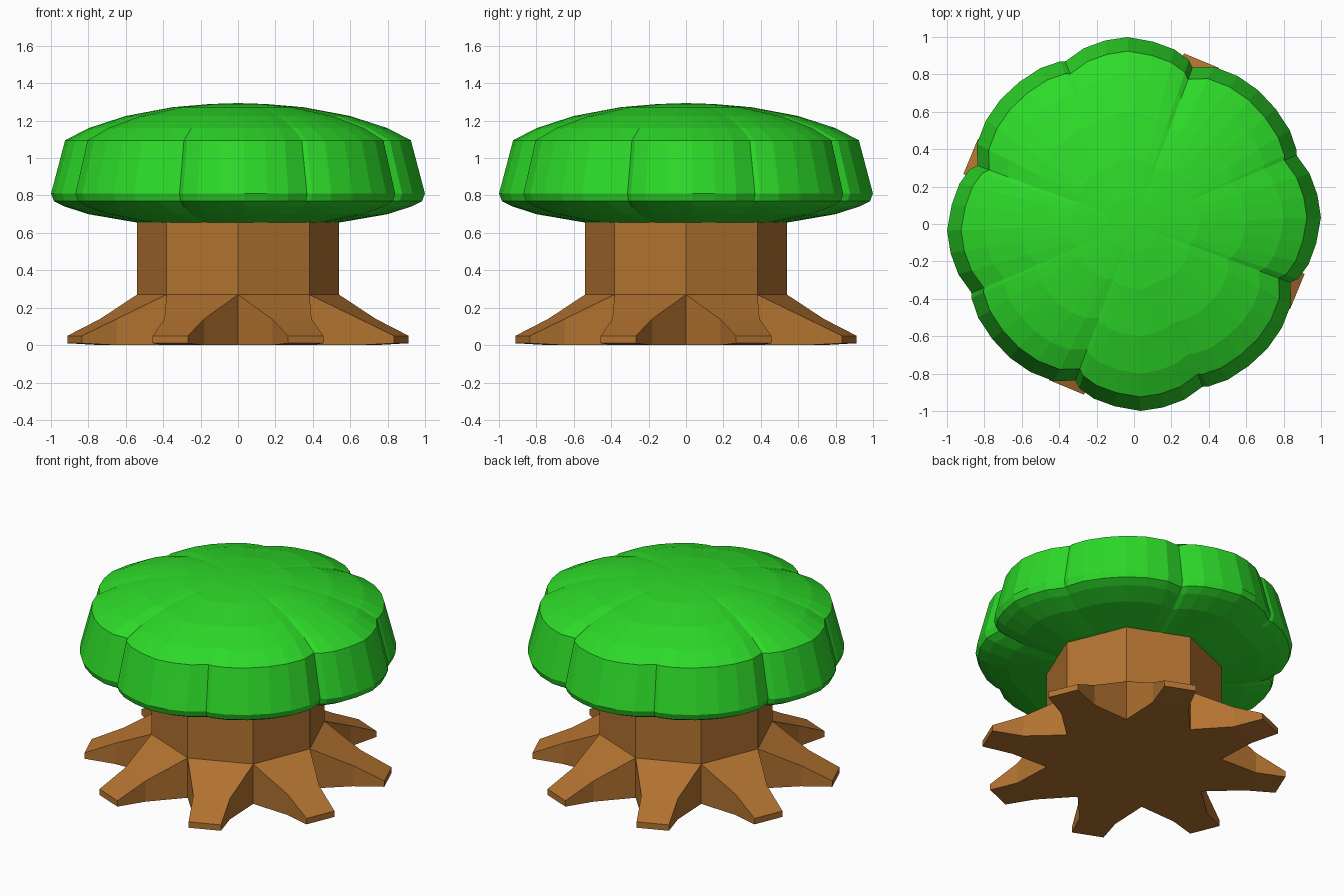
import bpy
from math import cos, sin, pi, radians

if "Cube" in bpy.data.objects:
    bpy.data.objects.remove(bpy.data.objects["Cube"])


def material(name, color):
    m = bpy.data.materials.new(name)
    m.diffuse_color = (*color, 1)
    m.use_nodes = True
    m.node_tree.nodes["Principled BSDF"].inputs["Base Color"].default_value = m.diffuse_color
    return m


def make_object(name, verts, faces, mat):
    mesh = bpy.data.meshes.new(name)
    mesh.from_pydata(verts, [], faces)
    mesh.materials.append(mat)
    obj = bpy.data.objects.new(name, mesh)
    bpy.context.collection.objects.link(obj)
    return obj


bark = material("bark", (0.45, 0.17, 0.03))
leaf = material("leaf", (0.026, 0.70, 0.022))


# Trunk with eight flared roots, one growing from each face of the octagon
R, FLARE = 0.54, 0.27
verts, faces = [], []
for z in (0.0, FLARE, 0.68):
    verts += [(R * cos(k * pi / 4), R * sin(k * pi / 4), z) for k in range(8)]
faces.append(tuple(range(7, -1, -1)))
faces.append(tuple(range(16, 24)))

# Root sections: distance, half width, bottom z, top z
sections = [(0.75, 0.115, 0.0, 0.14), (0.945, 0.102, 0.01, 0.05)]
for k in range(8):
    n = (k + 1) % 8
    faces.append((8 + k, 8 + n, 16 + n, 16 + k))
    a = (k + 0.5) * pi / 4
    prev = [k, n, 8 + n, 8 + k]
    for d, w, lo, hi in sections:
        i = len(verts)
        for side, z in ((-w, lo), (w, lo), (w, hi), (-w, hi)):
            verts.append((d * cos(a) - side * sin(a), d * sin(a) + side * cos(a), z))
        cur = [i, i + 1, i + 2, i + 3]
        for j in range(4):
            m = (j + 1) % 4
            faces.append((prev[m], prev[j], cur[j], cur[m]))
        prev = cur
    faces.append(tuple(prev))
make_object("trunk_with_roots", verts, faces, bark)


# Canopy: a lobed outline (two lobes per quarter turn) swept through a dome profile
quarter = [(-20.5, 0.893), (-18.5, 0.925), (-13, 0.958), (-6, 0.98), (2, 1.0),
           (9, 0.993), (16, 0.977), (23, 0.943), (24.5, 0.955), (31, 0.972),
           (39, 0.976), (47, 0.976), (55, 0.966), (63, 0.943)]
outline = [(radians(a + 90 * q), r) for q in range(4) for a, r in quarter]
profile = [(0.3, 0.642), (0.55, 0.657), (0.8, 0.70), (0.93, 0.742), (0.985, 0.77),
           (1.0, 0.81), (0.925, 1.095), (0.8, 1.16), (0.6, 1.225), (0.35, 1.272),
           (0.15, 1.289)]
N = len(outline)
verts = [(s * r * cos(a), s * r * sin(a), z) for s, z in profile for a, r in outline]
faces = [(i * N + j, i * N + (j + 1) % N, (i + 1) * N + (j + 1) % N, (i + 1) * N + j)
         for i in range(len(profile) - 1) for j in range(N)]
bottom, top = len(verts), len(verts) + 1
verts += [(0, 0, 0.638), (0, 0, 1.294)]
last = (len(profile) - 1) * N
for j in range(N):
    n = (j + 1) % N
    faces.append((bottom, n, j))
    faces.append((top, last + j, last + n))
make_object("canopy", verts, faces, leaf)
